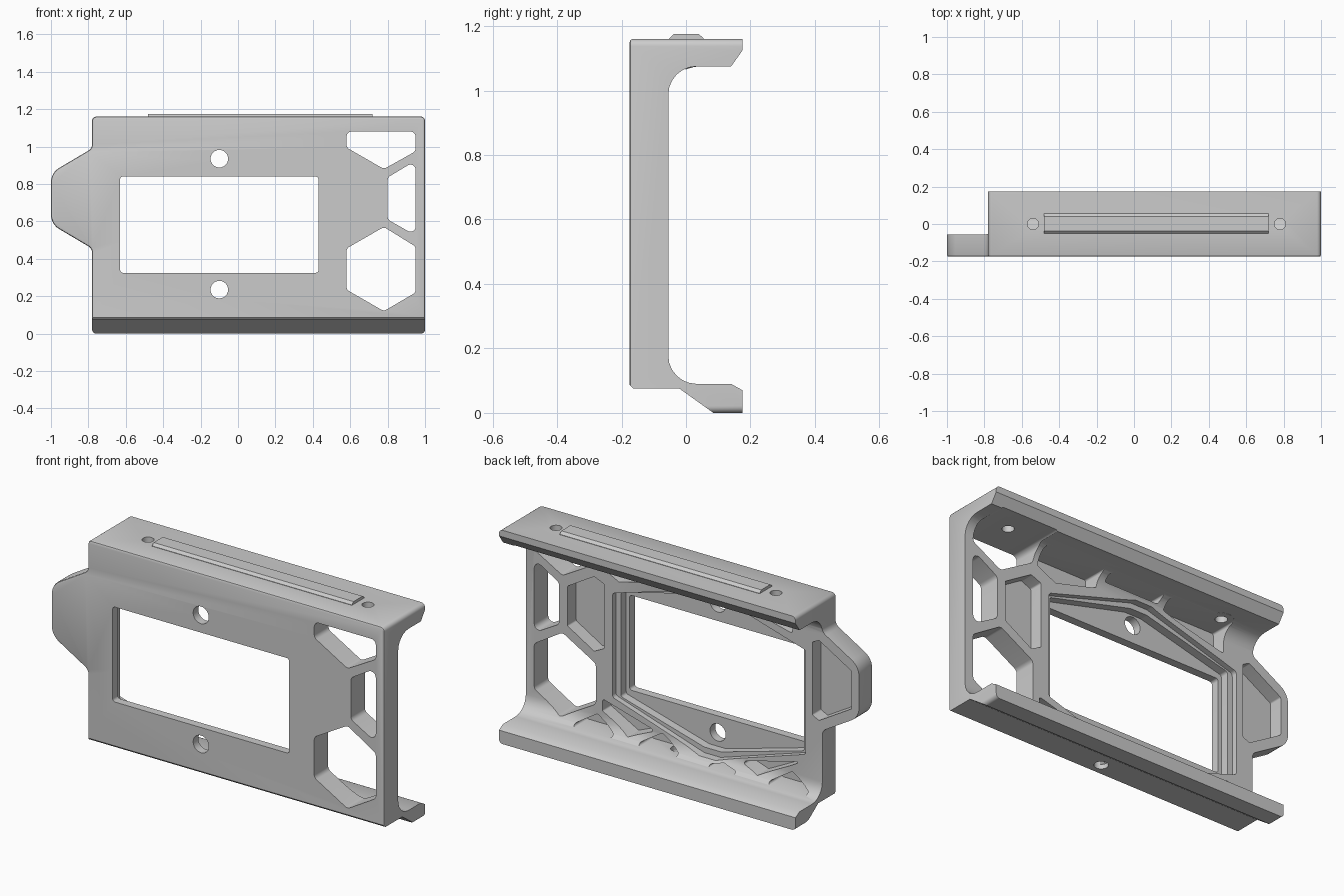
import bpy, bmesh, math
from mathutils import Vector

if "Cube" in bpy.data.objects:
    bpy.data.objects.remove(bpy.data.objects["Cube"])

grey = bpy.data.materials.new("plain grey")
grey.use_nodes = True
grey.diffuse_color = (0.6, 0.6, 0.6, 1)
grey.node_tree.nodes["Principled BSDF"].inputs["Base Color"].default_value = (0.6, 0.6, 0.6, 1)


def rounded(points, radius, steps=6):
    """Round polygon corners; a point may carry its own radius as third value."""
    out = []
    n = len(points)
    for i, p in enumerate(points):
        r = p[2] if len(p) > 2 else radius
        c = Vector(p[:2])
        if r <= 0:
            out.append(c)
            continue
        a = Vector(points[i - 1][:2]) - c
        b = Vector(points[(i + 1) % n][:2]) - c
        half = a.angle(b) / 2
        t = min(r / math.tan(half), 0.45 * min(a.length, b.length))
        r = t * math.tan(half)
        a.normalize()
        b.normalize()
        mid = c + (a + b).normalized() * (r / math.sin(half))
        start, end = (c + a * t - mid).normalized(), (c + b * t - mid).normalized()
        count = steps * 3 if r > 0.1 else steps
        out += [mid + start.slerp(end, k / count).normalized() * r for k in range(count + 1)]
    return out


def prism(name, points, axis, low, high, radius=0.0, front_bevel=0.0):
    """Extrude a polygon along x (points are y, z), y (x, z) or z (x, y)."""
    place = {"x": lambda u, v, w: (w, u, v),
             "y": lambda u, v, w: (u, w, v),
             "z": lambda u, v, w: (u, v, w)}[axis]
    bm = bmesh.new()
    pts = rounded(points, radius)
    base = bm.faces.new([bm.verts.new(place(p[0], p[1], low)) for p in pts])
    front_edges = list(base.edges)
    ext = bmesh.ops.extrude_face_region(bm, geom=[base], use_keep_orig=True)
    moved = [g for g in ext["geom"] if isinstance(g, bmesh.types.BMVert)]
    bmesh.ops.translate(bm, verts=moved, vec=place(0, 0, high - low))
    bmesh.ops.recalc_face_normals(bm, faces=bm.faces)
    if front_bevel:
        bmesh.ops.bevel(bm, geom=front_edges, offset=front_bevel, segments=2,
                        profile=0.5, affect="EDGES", clamp_overlap=True)
    mesh = bpy.data.meshes.new(name)
    bm.to_mesh(mesh)
    bm.free()
    mesh.materials.append(grey)
    obj = bpy.data.objects.new(name, mesh)
    bpy.context.collection.objects.link(obj)
    return obj


def circle(u, v, r, n=24):
    return [(u + r * math.cos(2 * math.pi * k / n), v + r * math.sin(2 * math.pi * k / n))
            for k in range(n)]


def combine(target, tool, operation="DIFFERENCE"):
    mod = target.modifiers.new(tool.name, "BOOLEAN")
    mod.operation, mod.solver, mod.object = operation, "EXACT", tool
    bpy.context.view_layer.objects.active = target
    bpy.ops.object.modifier_apply(modifier=mod.name)
    bpy.data.objects.remove(tool)


def finish(obj):
    bpy.ops.object.select_all(action="DESELECT")
    obj.select_set(True)
    bpy.context.view_layer.objects.active = obj
    bpy.ops.object.shade_smooth_by_angle(angle=math.radians(30))


# Frame: front outline with the side tab, intersected with a C-shaped section
outline = [(1, 0), (1, 1.16), (-0.78, 1.16), (-0.78, 0.99, 0.04), (-1, 0.86, 0.09),
           (-1, 0.585, 0.09), (-0.78, 0.455, 0.04), (-0.78, 0)]
section = [(-0.19, 0.102), (-0.163, 0.075), (-0.02, 0.075), (0.085, 0), (0.3, 0),
           (0.3, 0.09), (-0.055, 0.09, 0.195), (-0.055, 1.075, 0.195),
           (0.3, 1.075), (0.3, 1.3), (-0.19, 1.3)]
section = [(y - 0.16 if y == 0.3 and 0.05 < z < 1.1 else y, z, *r) for y, z, *r in section]
section = [(0.3 if y == 0.14 else y, z, *r) for y, z, *r in section]
frame = prism("frame", outline, "y", -0.175, 0.175, 0.022, 0.01)
combine(frame, prism("section", section, "x", -1.2, 1.2), "INTERSECT")

# Screw bosses under the top flange
for x in (-0.54, 0.78):
    combine(frame, prism("boss", circle(x, 0, 0.06), "z", 1.05, 1.1), "UNION")

# Through openings in the front: window, screw holes and honeycomb
window = [(-0.63, 0.325), (0.43, 0.325), (0.43, 0.84), (-0.63, 0.84)]
honeycomb = [
    [(0.58, 1.08), (0.95, 1.08), (0.95, 0.975), (0.78, 0.88), (0.58, 0.995)],
    [(0.95, 0.925), (0.8, 0.835), (0.8, 0.61), (0.95, 0.525)],
    [(0.78, 0.57), (0.95, 0.465), (0.95, 0.22), (0.78, 0.12), (0.58, 0.235), (0.58, 0.455)]]
combine(frame, prism("window", window, "y", -0.3, 0.3, 0.015))
for z in (0.235, 0.935):
    combine(frame, prism("screw_hole", circle(-0.1, z, 0.047), "y", -0.3, 0))
for cell in honeycomb:
    combine(frame, prism("cell", cell, "y", -0.3, 0.3, 0.028))


# Stepped recess around the window, peaked above and below
def recess(grow):
    left, right = -0.65 - grow, 0.45 + grow
    return [(left, 0.3), (-0.15, 0.16 - grow), (-0.05, 0.16 - grow), (right, 0.3),
            (right, 0.865), (-0.05, 0.99 + grow), (-0.15, 0.99 + grow), (left, 0.865)]


combine(frame, prism("recess_outer", recess(0.03), "y", -0.085, 0.3, 0.02))
combine(frame, prism("recess_inner", recess(0.0), "y", -0.13, 0.3, 0.015))

# Blind lightening pockets on the back
pockets = [
    [(0.75, 0.83), (0.75, 0.615), (0.59, 0.52), (0.53, 0.55), (0.53, 0.9), (0.59, 0.925)],
    [(-0.955, 0.62), (-0.955, 0.825), (-0.76, 0.94), (-0.72, 0.92),
     (-0.72, 0.525), (-0.76, 0.505)],
    [(0.375, 0.12), (0.54, 0.21), (0.54, 0.275), (0.22, 0.185)],
    [(-0.405, 0.12), (-0.29, 0.16), (-0.66, 0.255), (-0.59, 0.215)],
    [(0.19, 1.074), (0.19, 1.0), (0.44, 0.935), (0.55, 0.99), (0.55, 1.074)],
    [(-0.18, 1.074), (-0.18, 1.04), (0.15, 1.04), (0.15, 1.074)],
    [(-0.22, 1.074), (-0.22, 1.025), (-0.6, 0.935), (-0.6, 1.074)]]
# Row of small triangles along the lower fillet
pockets += [[(c - 0.14, 0.1), (c + 0.14, 0.1), (c, 0.185)] for c in (0.57, 0.18, -0.6)]
pockets.append([(-0.34, 0.1), (-0.08, 0.1), (-0.2, 0.13)])
for pocket in pockets:
    combine(frame, prism("pocket", pocket, "y", -0.13, 0.3, 0.01))

# Holes in the top flange and underside
for x in (-0.54, 0.78):
    combine(frame, prism("top_hole", circle(x, 0, 0.03), "z", 1.0, 1.3))
combine(frame, prism("mount_hole", circle(0.12, -0.1, 0.035), "z", 0, 0.15))
finish(frame)

# Accessory rail on top
rail = prism("top_rail", [(-0.052, 1.155), (0.055, 1.155), (0.055, 1.162), (0.04, 1.175),
                          (-0.038, 1.175), (-0.052, 1.162)], "x", -0.48, 0.72)
finish(rail)
